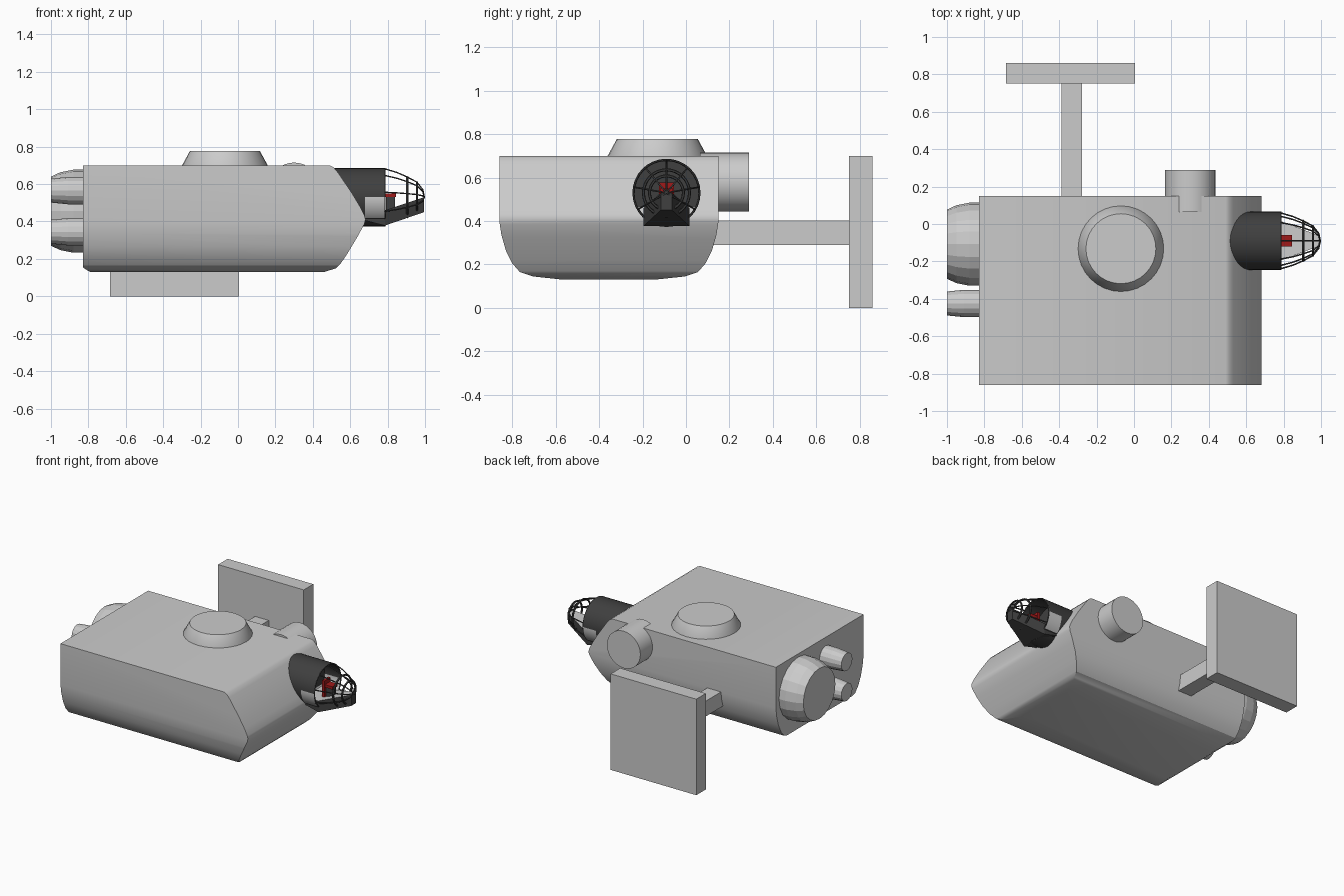
import bpy, bmesh
from math import sin, cos, pi, radians
from mathutils import Vector

if "Cube" in bpy.data.objects:
    bpy.data.objects.remove(bpy.data.objects["Cube"])


def material(name, rgb):
    m = bpy.data.materials.new(name)
    m.diffuse_color = (*rgb, 1)
    m.use_nodes = True
    m.node_tree.nodes["Principled BSDF"].inputs["Base Color"].default_value = m.diffuse_color
    return m


DARK = material("dark", (0.05, 0.05, 0.05))
LIGHT = material("light", (0.7, 0.7, 0.7))
RED = material("red", (0.35, 0.01, 0.01))


def finish(name, bm, mats=(), smooth=None):
    bmesh.ops.recalc_face_normals(bm, faces=bm.faces)
    me = bpy.data.meshes.new(name)
    bm.to_mesh(me)
    bm.free()
    ob = bpy.data.objects.new(name, me)
    bpy.context.collection.objects.link(ob)
    for m in mats:
        me.materials.append(m)
    if smooth:
        smooth_shade(ob, smooth)
    return ob


def activate(ob):
    bpy.ops.object.select_all(action='DESELECT')
    ob.select_set(True)
    bpy.context.view_layer.objects.active = ob


def smooth_shade(ob, angle):
    activate(ob)
    bpy.ops.object.shade_smooth_by_angle(angle=radians(angle))


def loft(name, loops, mats=(), caps=True, smooth=None, pick=None):
    """Skin closed loops; pick(face) may choose a material slot."""
    bm = bmesh.new()
    rows = [[bm.verts.new(p) for p in loop] for loop in loops]
    n = len(rows[0])
    for a, b in zip(rows, rows[1:]):
        for i in range(n):
            bm.faces.new((a[i], a[(i + 1) % n], b[(i + 1) % n], b[i]))
    if caps:
        bm.faces.new(rows[0])
        bm.faces.new(rows[-1])
    if pick:
        for f in bm.faces:
            f.material_index = pick(f)
    return finish(name, bm, mats, smooth)


def lathe(name, axis, centre, profile, segs=32, **kw):
    """Profile of (position along axis, radius) round an x, y or z axis."""
    k = 'xyz'.index(axis)
    loops = []
    for d, r in profile:
        loop = []
        for i in range(segs):
            p = Vector(centre)
            a = 2 * pi * i / segs
            p[k] = d
            p[(k + 1) % 3] += r * cos(a)
            p[(k + 2) % 3] += r * sin(a)
            loop.append(p)
        loops.append(loop)
    return loft(name, loops, **kw)


def box(name, lo, hi, mats=()):
    corners = [(0, 0), (1, 0), (1, 1), (0, 1)]
    return loft(name, [[((lo[0], hi[0])[i], (lo[1], hi[1])[j], z) for i, j in corners]
                       for z in (lo[2], hi[2])], mats)


# Hull: cross-section along x, intersected with the side profile along y
half = [(0.505, 0.70), (0.505, 0.40), (0.495, 0.335), (0.475, 0.265), (0.445, 0.205),
        (0.41, 0.165), (0.35, 0.145), (0.21, 0.13)]
section = half + [(-y, z) for y, z in reversed(half)]
side = [(-0.83, 0.75), (0.46, 0.75), (0.49, 0.70), (0.51, 0.69), (0.53, 0.668), (0.607, 0.555),
        (0.655, 0.475), (0.677, 0.43), (0.682, 0.41), (0.675, 0.385), (0.64, 0.32),
        (0.58, 0.22), (0.545, 0.17), (0.525, 0.15), (0.46, 0.13), (0.40, 0.12),
        (-0.77, 0.12), (-0.80, 0.135), (-0.83, 0.155)]
hull = loft("hull", [[(x, y - 0.355, z) for y, z in section] for x in (-0.83, 0.75)])
cutter = loft("hull_profile_cutter", [[(x, y, z) for x, z in side] for y in (-1, 0.3)])
mod = hull.modifiers.new("profile", 'BOOLEAN')
mod.operation, mod.object, mod.solver = 'INTERSECT', cutter, 'EXACT'
activate(hull)
bpy.ops.object.modifier_apply(modifier=mod.name)
bpy.data.objects.remove(cutter)
smooth_shade(hull, 30)

# Roof turret and side docking drum
lathe("roof_turret", 'z', (-0.07, -0.132, 0), [(0.69, 0.229), (0.70, 0.229), (0.777, 0.187)], smooth=30)
lathe("docking_drum", 'y', (0.30, 0, 0.58), [(0.065, 0.135), (0.29, 0.135)], smooth=30)

# Outrigger arm and plate
box("outrigger_arm", (-0.387, 0.10, 0.29), (-0.277, 0.76, 0.402))
box("outrigger_plate", (-0.685, 0.75, 0), (0.005, 0.86, 0.70))

# Engines
lathe("main_engine", 'x', (0, -0.108, 0.455),
      [(-1.0, 0.185), (-0.95, 0.208), (-0.88, 0.222), (-0.82, 0.222)], segs=20)
for label, z in (("upper", 0.565), ("lower", 0.345)):
    lathe(label + "_small_engine", 'x', (0, -0.425, z),
          [(-1.0, 0.064), (-0.91, 0.073), (-0.82, 0.073)], segs=16)

# Cockpit tube with side windows, open at the front
CY, CZ, R = -0.09, 0.53, 0.156


def window(f):
    c = f.calc_center_median()
    return int(c.x > 0.69 and 0.41 < c.z < 0.54 and abs(c.y - CY) > 0.08)


lathe("cockpit_tube", 'x', (0, CY, CZ),
      [(0.50, R), (0.68, R), (0.785, R), (0.785, R - 0.01), (0.66, R - 0.01)],
      segs=32, mats=(DARK, LIGHT), smooth=30, pick=window)

# Tapered chin below the nose: dark shell, light floor on top
stations = [(0.66, 0.105, 0.41, 0.455), (0.785, 0.105, 0.378, 0.46), (0.995, 0.026, 0.45, 0.53)]
loft("nose_chin", [[(x, CY - w, lo), (x, CY + w, lo), (x, CY + w, hi), (x, CY - w, hi)]
                   for x, w, lo, hi in stations], (DARK, LIGHT),
     pick=lambda f: int(f.calc_center_median().z > 0.45 and abs(f.calc_center_median().y - CY) < 0.01
                        and f.calc_center_median().x < 0.95))

# Pilot seat and control console
box("seat_back", (0.765, CY - 0.035, 0.46), (0.785, CY + 0.035, 0.578), (RED,))
box("seat_cushion", (0.785, CY - 0.03, 0.53), (0.845, CY + 0.03, 0.55), (RED,))
box("control_console", (0.79, CY - 0.022, 0.46), (0.84, CY + 0.022, 0.53), (DARK,))

# Nose cage: hoops and ribs
for i, (x, r, t) in enumerate([(0.785, 0.152, 0.005), (0.905, 0.106, 0.007), (0.957, 0.078, 0.007)]):
    bpy.ops.mesh.primitive_torus_add(location=(x, CY, CZ), rotation=(0, pi / 2, 0), major_radius=r,
                                     minor_radius=t, major_segments=32, minor_segments=6)
    hoop = bpy.context.object
    hoop.name = "cage_hoop_%d" % i
    hoop.data.materials.append(DARK)
for i in range(7):
    a = radians(-30 + 40 * i)
    cu = bpy.data.curves.new("cage_rib", 'CURVE')
    cu.dimensions = '3D'
    cu.bevel_depth, cu.bevel_resolution = 0.004, 1
    path = [(0.78, 0.153), (0.85, 0.132), (0.905, 0.108), (0.957, 0.08), (0.988, 0.04), (0.996, 0)]
    sp = cu.splines.new('POLY')
    sp.points.add(len(path) - 1)
    for pt, (x, r) in zip(sp.points, path):
        pt.co = (x, CY + r * cos(a), CZ + r * sin(a), 1)
    cu.materials.append(DARK)
    rib = bpy.data.objects.new("cage_rib_%d" % i, cu)
    bpy.context.collection.objects.link(rib)
